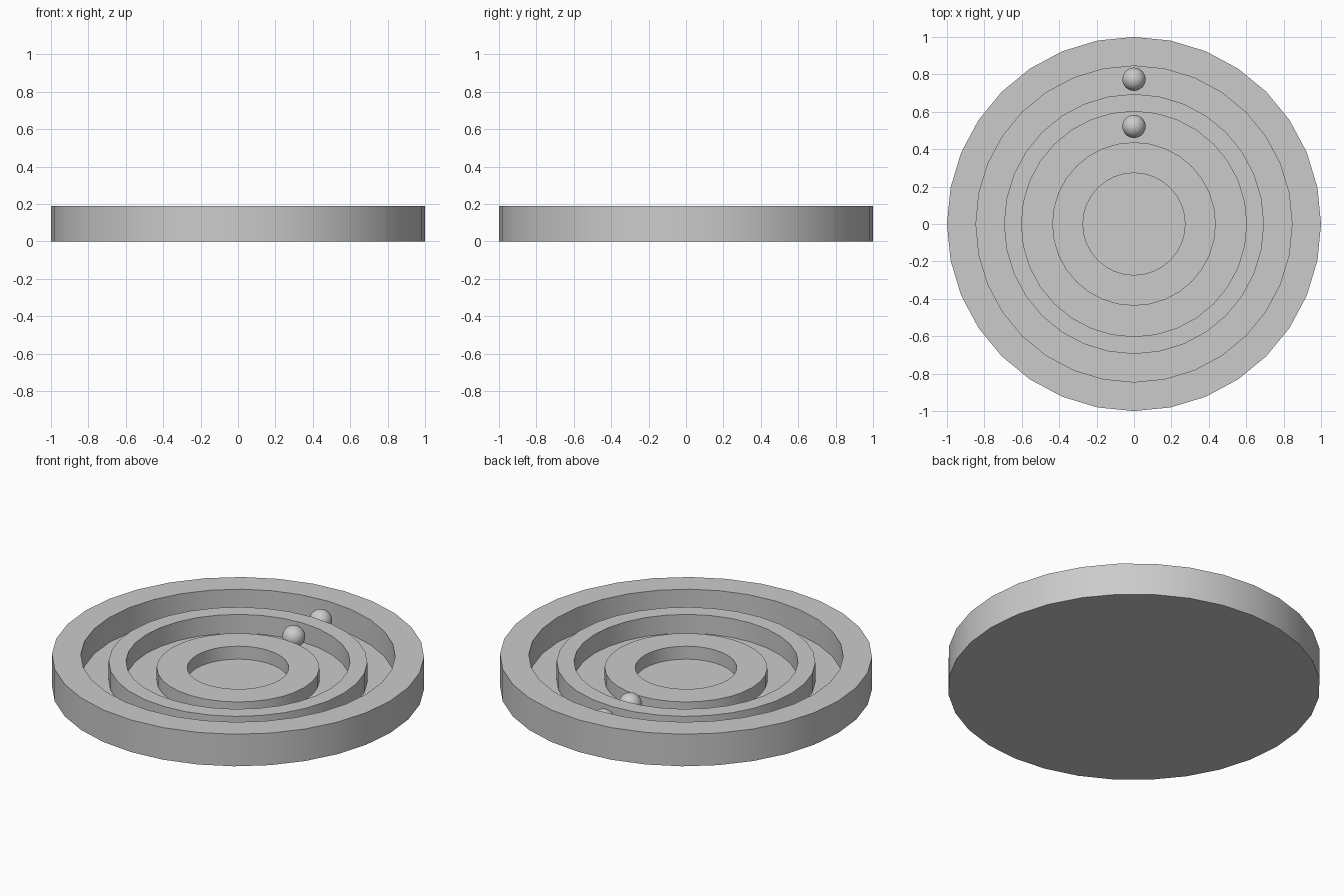
import bpy, bmesh, math

if "Cube" in bpy.data.objects:
    bpy.data.objects.remove(bpy.data.objects["Cube"])

SIDES = 32
FLOOR = 0.042


def finish(name, bm):
    bmesh.ops.recalc_face_normals(bm, faces=bm.faces)
    mesh = bpy.data.meshes.new(name)
    bm.to_mesh(mesh)
    bm.free()
    obj = bpy.data.objects.new(name, mesh)
    bpy.context.collection.objects.link(obj)
    bpy.ops.object.select_all(action='DESELECT')
    obj.select_set(True)
    bpy.context.view_layer.objects.active = obj
    bpy.ops.object.shade_smooth_by_angle(angle=math.radians(35))
    return obj


def lathe(name, profile):
    """Revolve an (r, z) profile about z and cap both open ends."""
    bm = bmesh.new()
    rings = []
    for r, z in profile:
        rings.append([bm.verts.new((r * math.cos(2 * math.pi * i / SIDES),
                                    r * math.sin(2 * math.pi * i / SIDES), z))
                      for i in range(SIDES)])
    for a, b in zip(rings, rings[1:]):
        for i in range(SIDES):
            j = (i + 1) % SIDES
            bm.faces.new((a[i], a[j], b[j], b[i]))
    bm.faces.new(rings[0])
    bm.faces.new(rings[-1])
    return finish(name, bm)


# Round tray: outer rim and two inner rings, each stepped a little lower
profile = [(1.0, 0.0)]
for r_out, r_in, top in [(1.0, 0.845, 0.19), (0.695, 0.602, 0.154), (0.437, 0.273, 0.119)]:
    if r_out < 1.0:
        profile.append((r_out, FLOOR))
    profile += [(r_out, top), (r_in, top), (r_in, FLOOR)]
lathe("ring_tray", profile)

# One ball resting in each track
BALL_R = 0.062
for name, y in [("outer_ball", 0.774), ("inner_ball", 0.522)]:
    bm = bmesh.new()
    bmesh.ops.create_uvsphere(bm, u_segments=32, v_segments=16, radius=BALL_R)
    bmesh.ops.translate(bm, verts=bm.verts, vec=(0, y, FLOOR + BALL_R))
    finish(name, bm)
